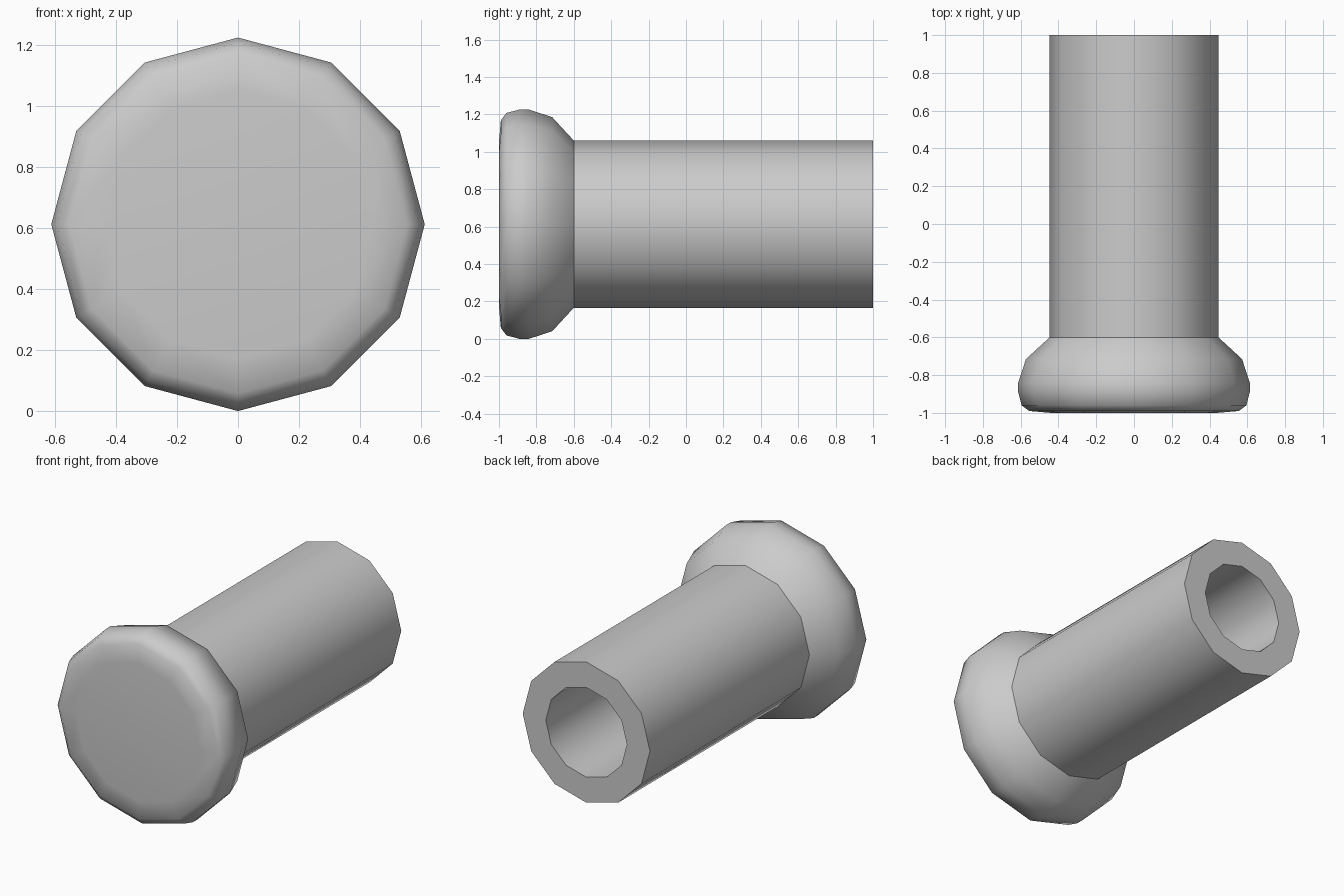
import bpy, bmesh, math
from mathutils import Vector

cube = bpy.data.objects.get("Cube")
if cube:
    bpy.data.objects.remove(cube, do_unlink=True)

SIDES = 12
AXIS_Z = 0.613

grey = bpy.data.materials.new("plain grey")
grey.use_nodes = True
colour = (0.6, 0.6, 0.6, 1)
grey.diffuse_color = colour
grey.node_tree.nodes["Principled BSDF"].inputs["Base Color"].default_value = colour


def lathe(name, profile, caps):
    """Turn (radius, y) points around the horizontal y axis."""
    bm = bmesh.new()
    rings = []
    for radius, y in profile:
        ring = []
        for i in range(SIDES):
            a = math.tau * i / SIDES
            ring.append(bm.verts.new(Vector((radius * math.cos(a), y, AXIS_Z + radius * math.sin(a)))))
        rings.append(ring)
    for r0, r1 in zip(rings, rings[1:]):
        for i in range(SIDES):
            j = (i + 1) % SIDES
            bm.faces.new((r0[i], r0[j], r1[j], r1[i]))
    if caps:
        bm.faces.new(rings[0])
        bm.faces.new(rings[-1])
    bmesh.ops.recalc_face_normals(bm, faces=bm.faces)
    mesh = bpy.data.meshes.new(name)
    bm.to_mesh(mesh)
    bm.free()
    mesh.materials.append(grey)
    obj = bpy.data.objects.new(name, mesh)
    bpy.context.collection.objects.link(obj)
    bpy.ops.object.select_all(action='DESELECT')
    obj.select_set(True)
    bpy.context.view_layer.objects.active = obj
    bpy.ops.object.shade_smooth_by_angle(angle=math.radians(42))
    return obj


# Rounded head; its back cap also closes the bore
lathe("head", [(0.44, -1.0), (0.555, -0.99), (0.595, -0.96), (0.613, -0.89),
               (0.613, -0.84), (0.572, -0.715), (0.447, -0.6)], True)

# Hollow shaft: outer wall, end rim and bore, closed into a ring
lathe("hollow_shaft", [(0.447, -0.6), (0.447, 1.0), (0.285, 1.0), (0.285, -0.6)], False)

# Make sure the shaft's open shell faces outward
shaft = bpy.data.objects["hollow_shaft"].data
first = shaft.polygons[0]
if first.normal.dot(first.center - Vector((0, first.center.y, AXIS_Z))) < 0:
    shaft.flip_normals()
